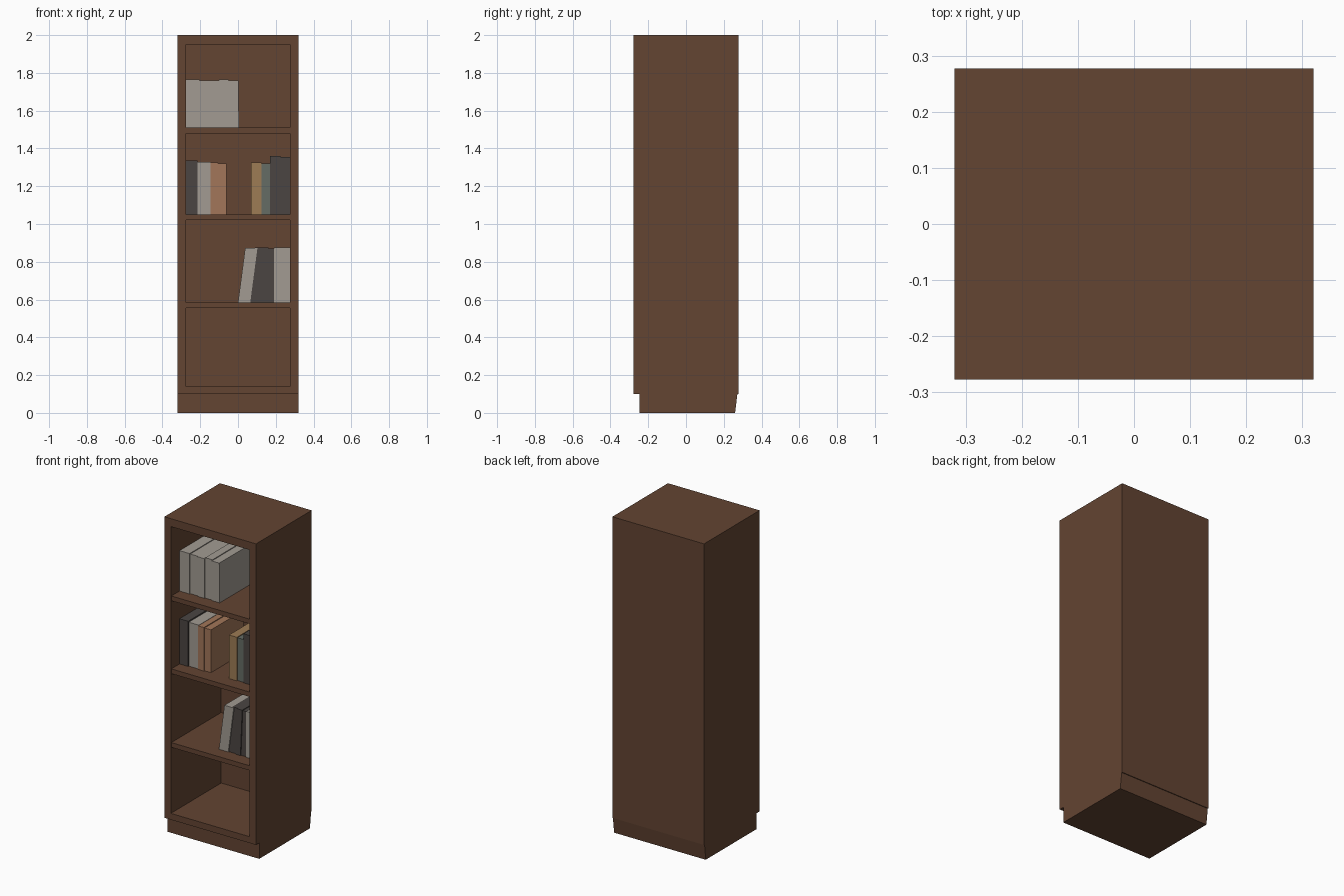
import bpy, bmesh
from math import radians

if "Cube" in bpy.data.objects:
    bpy.data.objects.remove(bpy.data.objects["Cube"])


def material(name, rgb):
    m = bpy.data.materials.new(name)
    m.diffuse_color = (*rgb, 1)
    m.use_nodes = True
    m.node_tree.nodes["Principled BSDF"].inputs["Base Color"].default_value = m.diffuse_color
    return m


WOOD = material("wood", (0.125, 0.058, 0.032))
PALE = material("pale_cover", (0.36, 0.33, 0.29))
DARK = material("dark_cover", (0.07, 0.06, 0.055))
RUST = material("rust_cover", (0.36, 0.18, 0.10))
TAN = material("tan_cover", (0.34, 0.20, 0.09))
TEAL = material("teal_cover", (0.13, 0.15, 0.13))


def prism(name, profile, axis, lo, hi, mat):
    """Extrude a 2D profile along x (profile = y,z) or y (profile = x,z)."""
    bm = bmesh.new()

    def place(p, t):
        return (t, p[0], p[1]) if axis == "x" else (p[0], t, p[1])
    a = [bm.verts.new(place(p, lo)) for p in profile]
    b = [bm.verts.new(place(p, hi)) for p in profile]
    n = len(profile)
    bm.faces.new(a)
    bm.faces.new(b)
    for i in range(n):
        bm.faces.new((a[i], a[(i + 1) % n], b[(i + 1) % n], b[i]))
    bmesh.ops.recalc_face_normals(bm, faces=bm.faces)
    me = bpy.data.meshes.new(name)
    bm.to_mesh(me)
    bm.free()
    me.materials.append(mat)
    ob = bpy.data.objects.new(name, me)
    bpy.context.collection.objects.link(ob)
    return ob


def box(name, x, y, z, mat=WOOD):
    return prism(name, [(x[0], z[0]), (x[1], z[0]), (x[1], z[1]), (x[0], z[1])],
                 "y", y[0], y[1], mat)


W, D, IN, BACK = 0.32, 0.277, 0.275, 0.225

# Carcass boards
for side, s in (("left", -1), ("right", 1)):
    box(side + "_side", sorted((s * IN, s * W)), (-D, D), (0.1, 2))
box("top_board", (-IN, IN), (-D, D), (1.95, 2))
box("bottom_board", (-IN, IN), (-D, D), (0.1, 0.14))
box("back_panel", (-IN, IN), (BACK, D), (0.14, 1.95))

# Plinth: recessed at the front, tapered at the back
prism("plinth", [(-0.245, 0), (0.26, 0), (0.272, 0.1), (-0.245, 0.1)], "x", -W, W, WOOD)

# Shelves
for i, z in enumerate((0.585, 1.05, 1.51)):
    box(f"shelf_{i + 1}", (-IN, IN), (-D + 0.005, BACK), (z - 0.03, z))


# Books: each is (width, height, lean, material), stood side by side
def book_row(name, x, z, books):
    for i, (w, h, lean, mat) in enumerate(books):
        profile = [(x, z), (x + w, z), (x + w + lean, z + h), (x + lean, z + h)]
        front = -0.19 + 0.006 * (i % 2)
        prism(f"{name}_book_{i + 1}", profile, "y", front, 0.14, mat)
        x += w


book_row("top_shelf", -IN, 1.51, [
    (0.07, 0.255, 0, PALE), (0.055, 0.25, 0, PALE), (0.05, 0.25, 0, PALE),
    (0.05, 0.255, 0, PALE), (0.055, 0.25, -0.003, PALE)])
book_row("middle_left", -IN, 1.05, [
    (0.06, 0.285, 0, DARK), (0.07, 0.277, 0, PALE),
    (0.04, 0.275, 0, RUST), (0.045, 0.27, 0, RUST)])
book_row("middle_right", 0.07, 1.05, [
    (0.055, 0.275, 0, TAN), (0.045, 0.27, 0, TEAL),
    (0.055, 0.31, 0, DARK), (0.05, 0.305, 0, DARK)])
book_row("lower_shelf", 0.0, 0.585, [
    (0.065, 0.288, 0.038, PALE), (0.05, 0.29, 0.025, DARK), (0.035, 0.29, 0.012, DARK),
    (0.04, 0.285, 0, DARK), (0.085, 0.29, 0, PALE)])
